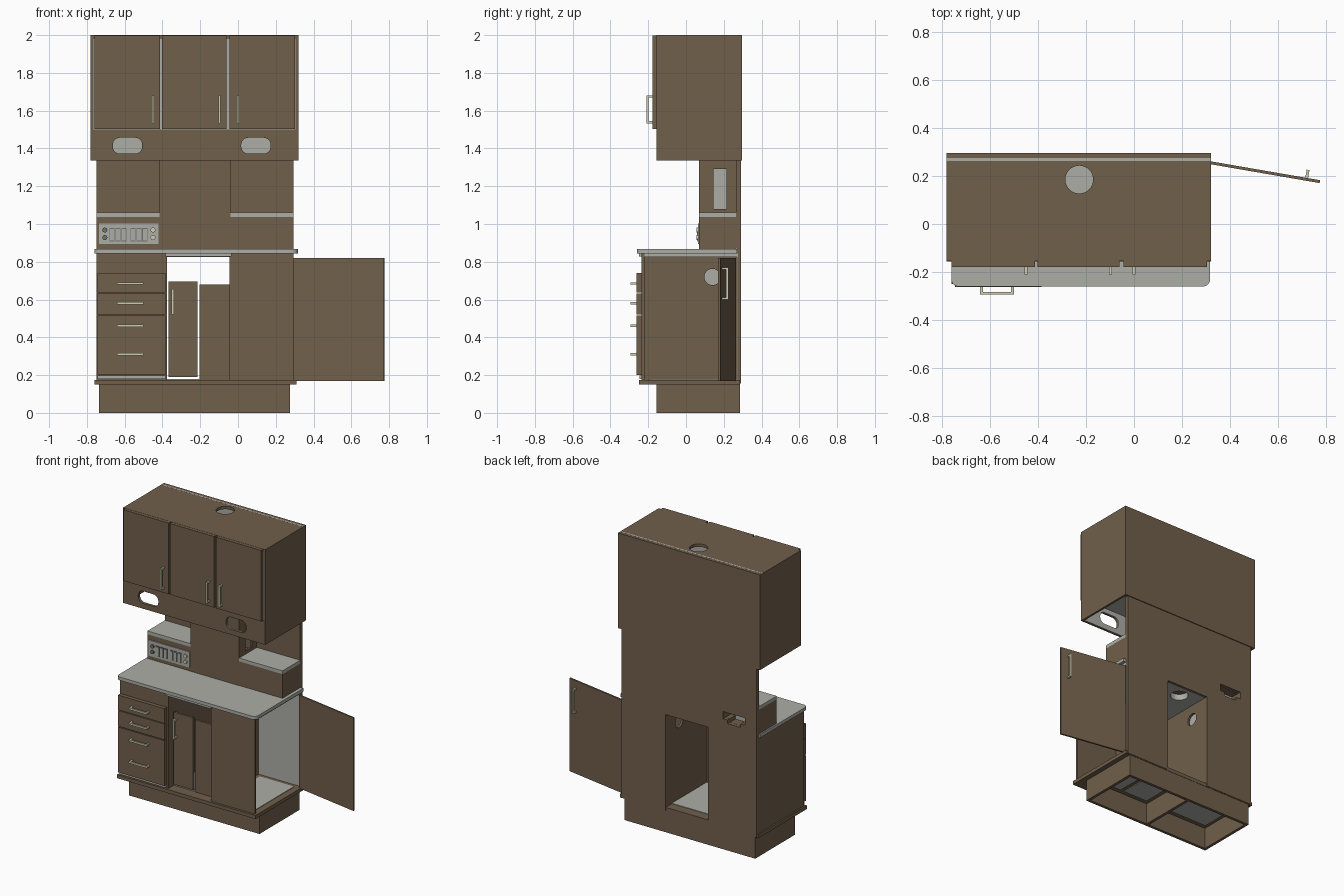
import bpy, bmesh, math
from mathutils import Matrix, Vector

default = bpy.data.objects.get("Cube")
if default:
    bpy.data.objects.remove(default, do_unlink=True)


def material(name, rgb):
    mat = bpy.data.materials.new(name)
    mat.use_nodes = True
    mat.diffuse_color = (*rgb, 1)
    mat.node_tree.nodes["Principled BSDF"].inputs["Base Color"].default_value = (*rgb, 1)
    return mat


BROWN = material("brown board", (0.165, 0.115, 0.07))
GREY = material("light grey laminate", (0.42, 0.42, 0.39))
CREAM = material("cream handle", (0.62, 0.62, 0.44))
DARK = material("dark grey switch", (0.16, 0.16, 0.15))


def finish(name, bm, mat):
    mesh = bpy.data.meshes.new(name)
    bm.to_mesh(mesh)
    bm.free()
    mesh.materials.append(mat)
    obj = bpy.data.objects.new(name, mesh)
    bpy.context.collection.objects.link(obj)
    return obj


def add_box(bm, x, y, z):
    lows, highs = zip(x, y, z)
    size = Vector(highs) - Vector(lows)
    middle = (Vector(highs) + Vector(lows)) / 2
    bmesh.ops.create_cube(bm, size=1, matrix=Matrix.Translation(middle) @ Matrix.Diagonal((*size, 1)))


def box(name, mat, x, y, z, round_axis=None, radius=0.03, keep=lambda p: True):
    """Box from three ranges, optionally rounding the edges along one axis."""
    bm = bmesh.new()
    add_box(bm, x, y, z)
    if round_axis is not None:
        edges = [e for e in bm.edges
                 if abs((e.verts[0].co - e.verts[1].co).normalized()[round_axis]) > 0.9
                 and keep(e.verts[0].co)]
        bmesh.ops.bevel(bm, geom=edges, offset=radius, segments=6, profile=0.5, affect='EDGES')
    return finish(name, bm, mat)


def cylinder(name, mat, centre, radius, depth, axis):
    bm = bmesh.new()
    turn = {0: Matrix.Rotation(math.pi / 2, 4, 'Y'), 1: Matrix.Rotation(math.pi / 2, 4, 'X'),
            2: Matrix.Identity(4)}[axis]
    bmesh.ops.create_cone(bm, cap_ends=True, segments=32, radius1=radius, radius2=radius,
                          depth=depth, matrix=Matrix.Translation(centre) @ turn)
    return finish(name, bm, mat)


def cut(cutter, *targets):
    """Bake the hole into each target, then drop the cutter."""
    for target in targets:
        mod = target.modifiers.new("hole", 'BOOLEAN')
        mod.operation, mod.solver, mod.object = 'DIFFERENCE', 'EXACT', cutter
        bpy.context.view_layer.update()
        graph = bpy.context.evaluated_depsgraph_get()
        baked = bpy.data.meshes.new_from_object(target.evaluated_get(graph))
        target.modifiers.clear()
        target.data = baked
    bpy.data.objects.remove(cutter, do_unlink=True)


def handle(name, centre, length, turn=Matrix.Identity(4)):
    """Upright bar on two posts standing out towards -y."""
    half, t = length / 2, 0.006
    bm = bmesh.new()
    add_box(bm, (-t, t), (-0.034, -0.022), (-half, half))
    for side in (-1, 1):
        end = side * (half - t)
        add_box(bm, (-t, t), (-0.025, 0), (end - t, end + t))
    obj = finish(name, bm, CREAM)
    obj.matrix_world = Matrix.Translation(centre) @ turn
    return obj


T = 0.015                        # board thickness
BACK = 0.29
FRONT = -0.235                   # lower cabinet front
LEFT, RIGHT = 0.295, -0.75       # lower cabinet sides
NICHE = (-0.375, -0.045)         # open bay between the partitions
FLOOR, TOP = 0.175, 0.845        # lower cabinet heights
UP_FRONT, UP_LOW = -0.155, 1.335
UP_X = (-0.78, 0.32)

# Plinth: hollow frame with a divider
for name, y in (("front", (-0.155, -0.135)), ("back", (0.265, 0.285))):
    box("plinth_" + name, BROWN, (-0.735, 0.275), y, (0, 0.15))
for name, x in (("right", -0.735), ("divider", -0.24), ("left", 0.255)):
    box("plinth_" + name, BROWN, (x, x + 0.02), (-0.14, 0.27), (0, 0.15))
box("base_board", BROWN, (RIGHT - 0.01, 0.31), (-0.25, 0.287), (0.15, FLOOR))
for i, x in enumerate(((-0.69, -0.29), (-0.19, 0.0), (0.03, 0.22))):
    box(f"base_underside_{i}", GREY, x, (-0.1, 0.23), (0.145, 0.151))

# Lower cabinet carcass
box("right_side", BROWN, (RIGHT, RIGHT + T), (FRONT, BACK - T), (FLOOR, TOP))
partitions = []
for name, x in (("right", NICHE[0] - T), ("left", NICHE[1])):
    wall = box(name + "_partition", BROWN, (x, x + T), (FRONT + T, BACK - T), (FLOOR, 0.825))
    cut(cylinder("cutter", GREY, (x, 0.14, 0.72), 0.043, 0.1, 0), wall)
box("drawer_bay_liner", GREY, (-0.405, -0.4), (FRONT + T, BACK - T), (0.5, 0.82))
box("drawer_bay_front", BROWN, (RIGHT + T, NICHE[0]), (FRONT, FRONT + T), (FLOOR, TOP))
box("left_bay_front", BROWN, (NICHE[1], LEFT), (FRONT, FRONT + T), (FLOOR, TOP))
box("right_bay_back", BROWN, (RIGHT, NICHE[0]), (BACK - T, BACK), (FLOOR - 0.02, TOP))
box("left_bay_back", BROWN, (NICHE[1], LEFT), (BACK - T, BACK), (FLOOR - 0.02, TOP))
box("left_bay_liner", GREY, (NICHE[1] + T, LEFT), (BACK - T - 0.005, BACK - T), (FLOOR, 0.825))
box("left_bay_floor", GREY, (0.0, LEFT - 0.03), (FRONT + 0.04, 0.24), (FLOOR, FLOOR + 0.004))
box("niche_floor", GREY, NICHE, (FRONT + 0.06, 0.22), (FLOOR, FLOOR + 0.004))

# Worktop with rounded front corners, and the board under it
worktop = box("worktop", GREY, (-0.76, 0.317), (-0.26, 0.27), (TOP, 0.868), 2, 0.03, lambda p: p.y < 0)
under = box("worktop_underlay", GREY, (RIGHT + T, LEFT), (FRONT + T, BACK - T), (0.825, TOP))
box("niche_rail", GREY, (-0.385, -0.035), (-0.25, FRONT + T), (0.828, TOP))
box("worktop_back_rail", BROWN, (RIGHT, LEFT), (0.27, BACK), (0.825, 0.87))

# Drawers
for i, z in enumerate(((0.637, 0.74), (0.522, 0.632), (0.2, 0.516))):
    box(f"drawer_{i}", BROWN, (-0.745, -0.385), (-0.262, FRONT), z)
box("drawer_foot_strip", GREY, (-0.745, -0.385), (-0.245, FRONT), (0.18, 0.197))
for i, z in enumerate((0.685, 0.58, 0.462, 0.31)):
    handle(f"drawer_handle_{i}", (-0.57, -0.26, z), 0.14, Matrix.Rotation(math.pi / 2, 4, 'Y'))

# Recessed folding panels in the niche
box("niche_door", BROWN, (-0.367, -0.215), (-0.19, -0.175), (0.19, 0.695))
box("niche_panel", BROWN, (-0.205, NICHE[1]), (-0.18, -0.165), (FLOOR, 0.68))
handle("niche_handle", (-0.345, -0.19, 0.588), 0.135)

# Open side door hinged at the back edge
swing = Matrix.Translation((LEFT, 0.265, 0)) @ Matrix.Rotation(math.radians(-9.8), 4, 'Z')
door = box("side_door", BROWN, (0, 0.487), (-0.012, 0), (0.17, 0.82))
door.matrix_world = swing
side_handle = handle("side_door_handle", (0, 0, 0), 0.17)
side_handle.matrix_world = swing @ Matrix.Translation((0.43, 0, 0.685)) @ Matrix.Rotation(math.pi, 4, 'Z')

# Raised back shelf unit
SHELF_Y = (0.07, 0.265)
back_panel = box("splash_back", BROWN, (RIGHT, LEFT), (0.266, BACK), (0.87, UP_LOW))
plinth = box("back_step", BROWN, (RIGHT, LEFT), SHELF_Y, (0.868, 1.037))
for low, high, half in ((0.915, 0.965, 0.085), (0.89, 0.92, 0.05)):
    cut(box("cutter", GREY, (-0.575 - half, -0.575 + half), (0.2, 0.4), (low, high)),
        plinth, back_panel)
box("socket_recess", GREY, (-0.66, -0.49), (0.2, 0.205), (0.89, 0.965))
box("right_shelf", GREY, (RIGHT, -0.415), SHELF_Y, (1.036, 1.06))
box("left_shelf", GREY, (-0.04, LEFT), SHELF_Y, (1.036, 1.06))

# Hollow duct column between the shelves
box("column_front", BROWN, (-0.415, -0.04), (0.068, 0.08), (0.868, 1.49))
for name, x in (("right", -0.413), ("left", -0.055)):
    wall = box(f"column_{name}_side", BROWN, (x, x + 0.013), (0.08, 0.266), (1.037, 1.49))
    if name == "left":
        cut(box("cutter", GREY, (-0.1, 0), (0.145, 0.215), (1.08, 1.29)), wall)
box("column_liner", GREY, (-0.4, -0.395), (0.08, 0.266), (1.04, 1.48))

# Control panel with switches and knobs
box("control_panel", GREY, (-0.737, -0.42), (0.064, 0.07), (0.893, 1.003))
for i in range(6):
    x = -0.68 + 0.031 * i + (0.018 if i > 2 else 0)
    box(f"switch_frame_{i}", DARK, (x, x + 0.027), (0.061, 0.065), (0.908, 0.978))
    box(f"switch_{i}", GREY, (x + 0.003, x + 0.024), (0.057, 0.062), (0.912, 0.974))
for side, x, mat in (("right", -0.705, DARK), ("left", -0.45, CREAM)):
    for level, z in (("upper", 0.968), ("lower", 0.928)):
        cylinder(f"{side}_{level}_knob", mat, (x, 0.06, z), 0.013, 0.01, 1)

# Upper cabinet, open below its bottom board
for name, x in (("right", UP_X[0]), ("left", UP_X[1] - T)):
    box(f"upper_{name}_side", BROWN, (x, x + T), (UP_FRONT, BACK), (UP_LOW, 2))
box("upper_back", BROWN, UP_X, (BACK - T, 0.296), (UP_LOW, 2))
box("upper_back_liner", GREY, (-0.765, 0.305), (0.27, BACK - T), (UP_LOW, 1.98))
box("upper_bottom", GREY, (-0.765, 0.305), (UP_FRONT + T, 0.27), (1.49, 1.505))
box("upper_front_liner", GREY, (-0.765, 0.305), (UP_FRONT, UP_FRONT + T), (1.5, 1.98))
lid = box("upper_top", BROWN, UP_X, (UP_FRONT, BACK), (1.98, 2))
box("upper_top_strip", GREY, UP_X, (0.263, 0.274), (1.999, 2.0005))
fascia = box("fascia", BROWN, UP_X, (UP_FRONT - 0.001, UP_FRONT + T), (UP_LOW, 1.5))
fascia_liner = box("fascia_liner", GREY, (-0.765, 0.305), (UP_FRONT + T, UP_FRONT + 0.019), (UP_LOW, 1.49))
for x in (-0.585, 0.095):
    cut(box("cutter", GREY, (x - 0.078, x + 0.078), (-0.3, 0), (1.372, 1.457), 1, 0.038),
        fascia, fascia_liner)

# Duct holes in the lid and the worktop
for z, board in ((2, lid), (0.85, worktop), (0.835, under)):
    cut(cylinder("cutter", GREY, (-0.228, 0.185, z), 0.058, 0.1, 2), board)

# Upper doors
for i, (x, grip) in enumerate((((-0.76, -0.413), -0.45), ((-0.402, -0.06), -0.098), ((-0.044, 0.303), 0.0))):
    box(f"upper_door_{i}", BROWN, x, (-0.178, UP_FRONT), (1.502, 1.999))
    handle(f"upper_handle_{i}", (grip, -0.176, 1.607), 0.148)
